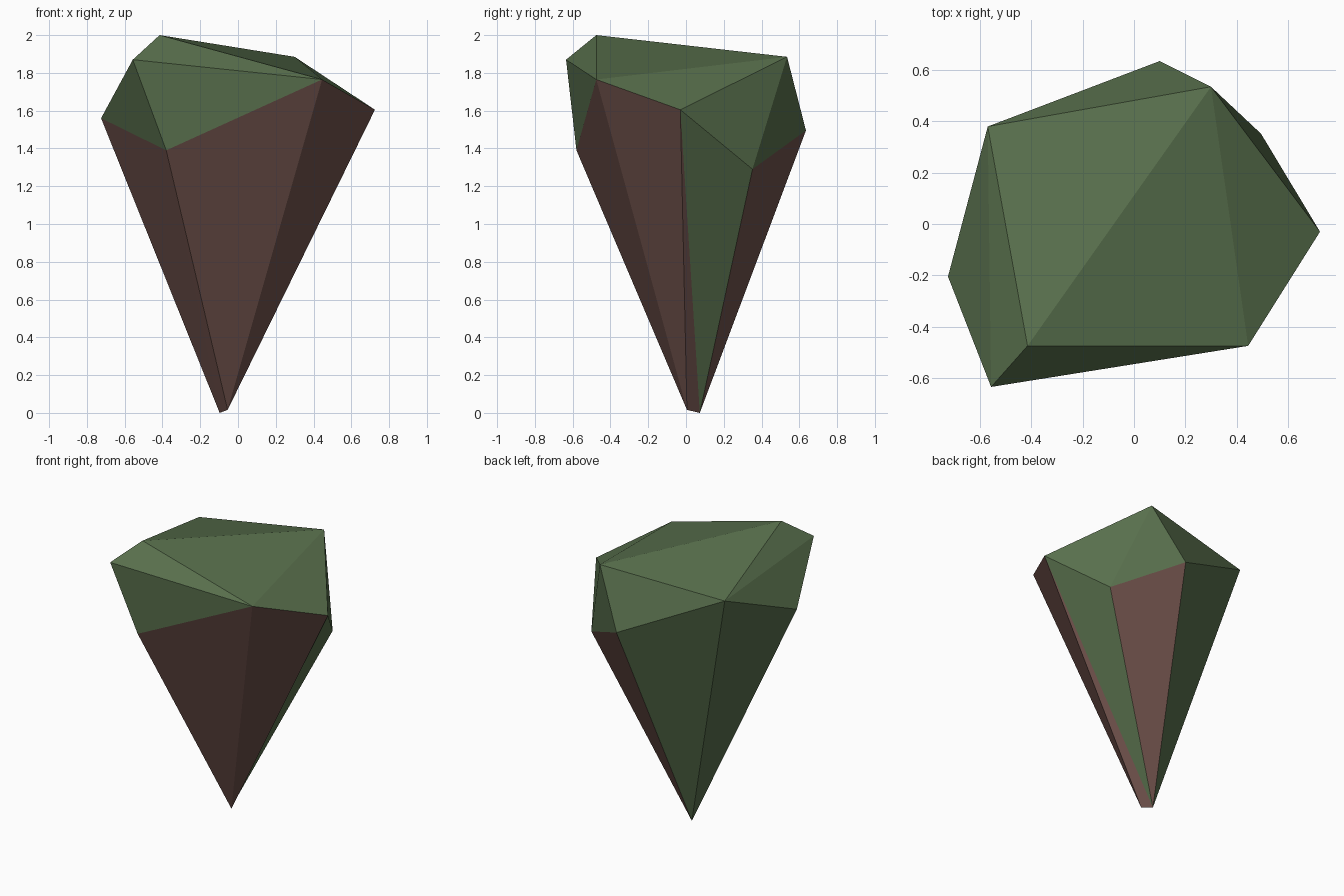
import bpy, bmesh

if "Cube" in bpy.data.objects:
    bpy.data.objects.remove(bpy.data.objects["Cube"])


def material(name, rgb):
    m = bpy.data.materials.new(name)
    m.diffuse_color = (*rgb, 1.0)
    m.use_nodes = True
    m.node_tree.nodes["Principled BSDF"].inputs["Base Color"].default_value = m.diffuse_color
    return m


# Corner points: A-H around the rim (seen from above), I the peak,
# J the front notch, P and Q the narrow foot
corners = {
    "A": (-0.57, 0.38, 1.80), "B": (0.10, 0.635, 1.495),
    "C": (0.30, 0.535, 1.885), "D": (0.495, 0.352, 1.29),
    "E": (0.725, -0.03, 1.605), "F": (0.445, -0.475, 1.765),
    "G": (-0.557, -0.635, 1.87), "H": (-0.725, -0.205, 1.56),
    "I": (-0.415, -0.475, 2.0), "J": (-0.38, -0.58, 1.39),
    "P": (-0.055, 0.005, 0.016), "Q": (-0.097, 0.073, 0.0),
}
# Green mossy cap and back flanks, then brown bare stone flanks
facets = [
    "ABC ACI ICF AIG AGH IFG CFE CED CDB GJF GHJ EDQ BAQ AHQ",
    "HJQ JPQ JFP FEP EPQ DBQ",
]

# Faceted tapering rock
bm = bmesh.new()
verts = {k: bm.verts.new(p) for k, p in corners.items()}
for index, group in enumerate(facets):
    for facet in group.split():
        bm.faces.new([verts[k] for k in facet]).material_index = index
bmesh.ops.recalc_face_normals(bm, faces=bm.faces[:])

mesh = bpy.data.meshes.new("tapered_rock")
bm.to_mesh(mesh)
bm.free()
mesh.materials.append(material("moss green", (0.098, 0.160, 0.073)))
mesh.materials.append(material("stone brown", (0.156, 0.081, 0.069)))
rock = bpy.data.objects.new("tapered_rock", mesh)
bpy.context.collection.objects.link(rock)
